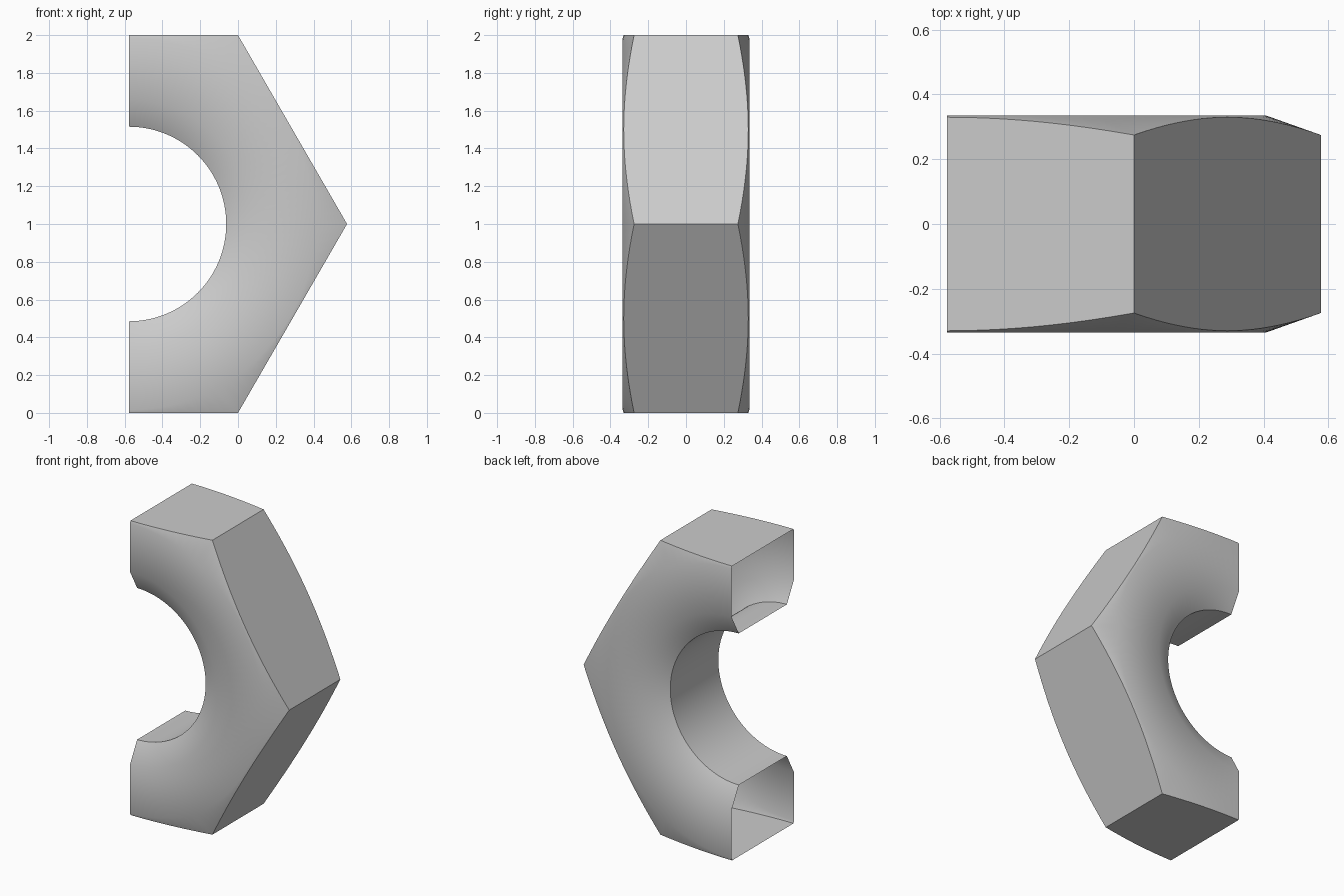
import bpy, bmesh, math

if "Cube" in bpy.data.objects:
    bpy.data.objects.remove(bpy.data.objects["Cube"])

CX, CZ = -0.5774, 1.0      # centre of the nut, on the open cut plane
HALF = 0.335               # half thickness
HOLE, LIP_Y = 0.515, 0.258 # bore radius and depth where the countersink ends
SINK = 0.655               # countersink outer radius
CONE, SLOPE = 0.985, 0.355 # outer corner chamfer
STEPS = 60


def hex_radius(a):
    # distance to the hexagon outline (apothem 1, corners at 0 and 60 degrees)
    return 1.0 / math.cos(a % math.radians(60) - math.radians(30))


def section(a):
    # closed radial cross-section: front half, then mirrored back half
    r = hex_radius(a)
    front = [(HOLE, -LIP_Y), (SINK, -HALF), (CONE, -HALF),
             (r, -HALF + (r - CONE) * SLOPE)]
    return front + [(q, -y) for q, y in reversed(front)]


# Half hex nut, an open shell swept through 180 degrees
bm = bmesh.new()
rings = []
for i in range(STEPS + 1):
    a = -math.pi / 2 + math.pi * i / STEPS
    rings.append([bm.verts.new((CX + r * math.cos(a), y, CZ + r * math.sin(a)))
                  for r, y in section(a)])
for p, q in zip(rings, rings[1:]):
    for j in range(len(p)):
        k = (j + 1) % len(p)
        bm.faces.new((p[j], p[k], q[k], q[j]))

mesh = bpy.data.meshes.new("half_hex_nut")
bm.to_mesh(mesh)
bm.free()
nut = bpy.data.objects.new("half_hex_nut", mesh)
bpy.context.collection.objects.link(nut)

grey = bpy.data.materials.new("plain grey")
grey.diffuse_color = (0.6, 0.6, 0.6, 1)
grey.use_nodes = True
grey.node_tree.nodes["Principled BSDF"].inputs["Base Color"].default_value = grey.diffuse_color
mesh.materials.append(grey)

bpy.context.view_layer.objects.active = nut
nut.select_set(True)
bpy.ops.object.shade_smooth_by_angle(angle=math.radians(32))
